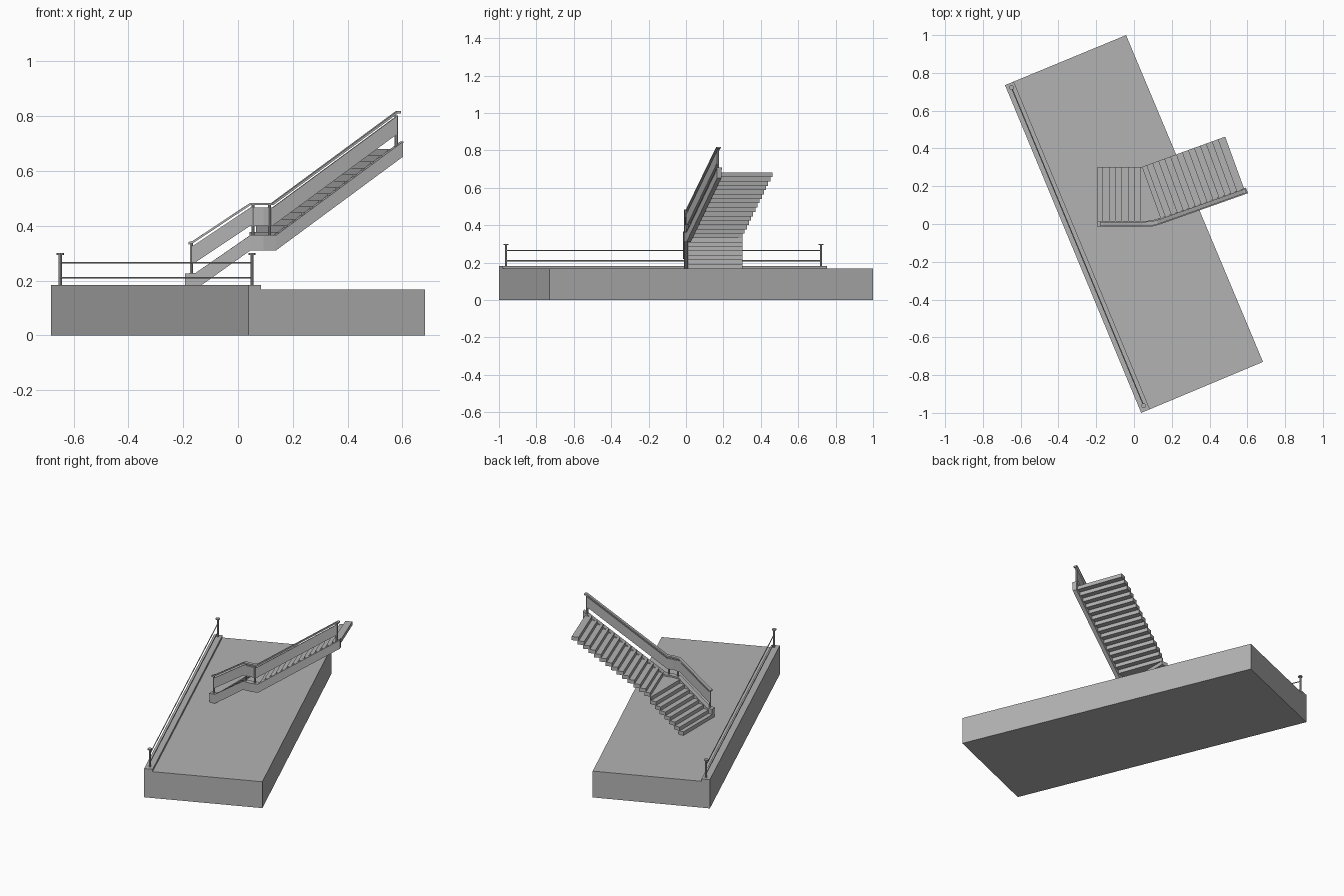
import bpy, bmesh, math
from mathutils import Vector, Matrix

if "Cube" in bpy.data.objects:
    bpy.data.objects.remove(bpy.data.objects["Cube"])

grey = bpy.data.materials.new("concrete_grey")
grey.diffuse_color = (0.45, 0.45, 0.45, 1)
grey.use_nodes = True
grey.node_tree.nodes["Principled BSDF"].inputs["Base Color"].default_value = grey.diffuse_color


def finish(name, bm):
    bmesh.ops.recalc_face_normals(bm, faces=bm.faces[:])
    me = bpy.data.meshes.new(name)
    bm.to_mesh(me)
    bm.free()
    me.materials.append(grey)
    ob = bpy.data.objects.new(name, me)
    bpy.context.collection.objects.link(ob)
    return ob


def add_prism(bm, outline, z0, z1):
    """Upright prism from a plan outline."""
    lo = [bm.verts.new((x, y, z0)) for x, y in outline]
    hi = [bm.verts.new((x, y, z1)) for x, y in outline]
    bm.faces.new(lo[::-1])
    bm.faces.new(hi)
    n = len(outline)
    for i in range(n):
        j = (i + 1) % n
        bm.faces.new((lo[i], lo[j], hi[j], hi[i]))


def prism(name, outline, z0, z1):
    bm = bmesh.new()
    add_prism(bm, outline, z0, z1)
    return finish(name, bm)


def add_rod(bm, a, b, r, sides=8):
    a, b = Vector(a), Vector(b)
    d = b - a
    m = Matrix.Translation((a + b) / 2) @ d.to_track_quat('Z', 'Y').to_matrix().to_4x4()
    bmesh.ops.create_cone(bm, cap_ends=True, segments=sides, radius1=r, radius2=r,
                          depth=d.length, matrix=m)


def ribbon(name, stations, width):
    """Upright band through (x, y, bottom, top) stations with mitred corners."""
    bm = bmesh.new()
    rings = []
    pts = [Vector(s[:2]) for s in stations]
    for i, (x, y, lo, hi) in enumerate(stations):
        d0 = (pts[i] - pts[i - 1]).normalized() if i else (pts[1] - pts[0]).normalized()
        d1 = (pts[i + 1] - pts[i]).normalized() if i < len(pts) - 1 else d0
        t = (d0 + d1).normalized()
        n = Vector((-t.y, t.x)) * (width / 2 / max(t.dot(d0), 0.5))
        rings.append([bm.verts.new(v) for v in (
            (x - n.x, y - n.y, lo), (x + n.x, y + n.y, lo),
            (x + n.x, y + n.y, hi), (x - n.x, y - n.y, hi))])
    for a, b in zip(rings, rings[1:]):
        for k in range(4):
            m = (k + 1) % 4
            bm.faces.new((a[k], a[m], b[m], b[k]))
    bm.faces.new(rings[0])
    bm.faces.new(rings[-1][::-1])
    return finish(name, bm)


# Platform slab with a raised curb along its left edge
A, B, C, D = (Vector(p) for p in ((-.683, .735), (-.042, 1), (.683, -.73), (.038, -1)))
FLOOR = 0.168
prism("platform", [A, D, C, B], 0, FLOOR)
side = (C - D).normalized()
along = (D - A).normalized()
prism("curb", [A, D, D + side * .05, A + side * .05], FLOOR, .183)

# Edge railing: two capped posts and two thin rails
p0 = A + side * .027 + along * .025
p1 = D + side * .027 - along * .03
bm = bmesh.new()
for p in (p0, p1):
    add_rod(bm, (p.x, p.y, .183), (p.x, p.y, .295), .006)
    add_rod(bm, (p.x, p.y, .293), (p.x, p.y, .3), .013)
finish("edge_railing_posts", bm)
bm = bmesh.new()
for z in (.21, .265):
    add_rod(bm, (p0.x, p0.y, z), (p1.x, p1.y, z), .003)
finish("edge_railing_rails", bm)

# Stair steps: straight flight, wedge landing, then a turned flight
RISE, GOING, WIDTH, NOSE = 0.0233, 0.0335, 0.30, 0.008
pivot = Vector((.042, .302))


def flight(name, start, angle, count, level):
    d = Vector((math.cos(angle), math.sin(angle)))
    n = Vector((d.y, -d.x)) * WIDTH
    bm = bmesh.new()
    for i in range(count):
        a = start + d * (GOING * i - (NOSE if i else 0))
        b = start + d * (GOING * (i + 1))
        z = FLOOR + RISE * (level + i)
        add_prism(bm, [a, a + n, b + n, b], z - RISE, z)
    return finish(name, bm)


TURN = math.radians(20)
flight("lower_steps", pivot - Vector((7 * GOING, 0)), 0, 7, 1)
flight("upper_steps", pivot, TURN, 14, 9)
turned = pivot + Vector((math.sin(TURN), -math.cos(TURN))) * WIDTH
prism("landing", [pivot, (pivot.x - NOSE, pivot.y), (pivot.x - NOSE, .002), (.095, .002), turned],
      FLOOR + RISE * 7, FLOOR + RISE * 8)

# Stringer beside the steps, with a slim cap
S = [(-.193, 0, .168, .220), (-.155, 0, .168, .222), (.045, 0, .31, .36),
     (.092, .002, .31, .36), (.135, .014, .31, .36), (.598, .178, .652, .702)]
ribbon("stringer", S, .024)
ribbon("stringer_cap", [(x, y, hi, hi + .006) for x, y, lo, hi in S], .032)

# Balustrade panel and handrail follow the stringer
R = [(-.17, 0, .222), (.045, 0, .365), (.092, .002, .365), (.125, .010, .365), (.58, .172, .70)]
ribbon("balustrade_panel", [(x, y, z + .035, z + .101) for x, y, z in R], .01)
H = [(-.18, 0, .222), (-.165, 0, .226)] + R[1:] + [(.592, .176, .70)]
ribbon("handrail", [(x, y, z + .110, z + .119) for x, y, z in H], .022)

# Balustrade posts
bm = bmesh.new()
for x, y, z in ((-.17, 0, .222), (.055, 0, .362), (.115, .007, .362), (.577, .171, .69)):
    add_rod(bm, (x, y, z - .01), (x, y, z + .113), .006)
finish("balustrade_posts", bm)
